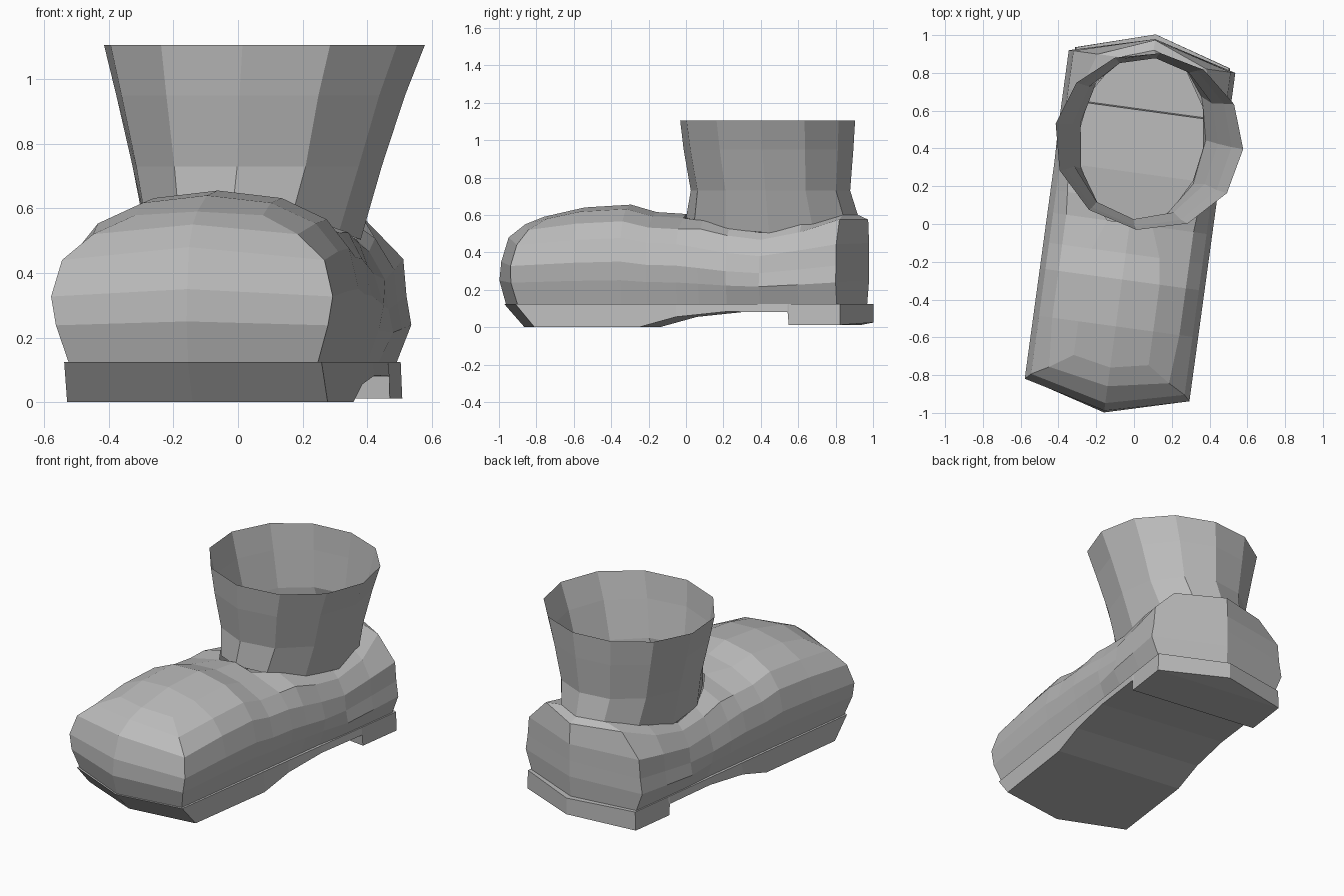
import bpy, bmesh, math

if "Cube" in bpy.data.objects:
    bpy.data.objects.remove(bpy.data.objects["Cube"])

mat = bpy.data.materials.new("plain_grey")
mat.diffuse_color = (0.5, 0.5, 0.5, 1)
mat.use_nodes = True
mat.node_tree.nodes["Principled BSDF"].inputs["Base Color"].default_value = mat.diffuse_color


def place(u, t, z):
    """Across / along / up in the boot's own slightly turned frame."""
    a = math.radians(7.8)
    u -= 0.022
    return (u * math.cos(a) + t * math.sin(a), t * math.cos(a) - u * math.sin(a), z)


def lerp(table, t):
    for (a, va), (b, vb) in zip(table, table[1:]):
        if t <= b:
            return va + (vb - va) * max(0, (t - a) / (b - a))
    return table[-1][1]


def finish(bm, name):
    bmesh.ops.remove_doubles(bm, verts=bm.verts, dist=0.0005)
    bmesh.ops.recalc_face_normals(bm, faces=bm.faces)
    me = bpy.data.meshes.new(name)
    bm.to_mesh(me)
    bm.free()
    me.materials.append(mat)
    ob = bpy.data.objects.new(name, me)
    bpy.context.collection.objects.link(ob)
    return ob


def skin(bm, columns):
    """Skin a closed ring of columns, each a list of (u, t, z)."""
    grid = [[bm.verts.new(place(*p)) for p in c] for c in columns]
    for i, c in enumerate(grid):
        d = grid[(i + 1) % len(grid)]
        for j in range(len(c) - 1):
            bm.faces.new((c[j], d[j], d[j + 1], c[j + 1]))
    return grid


def ring(toe, side, heel):
    mirror = [[(-u, t, z) for u, t, z in c] for c in reversed(side)]
    return [toe] + side + [heel] + mirror


# Upper: station = along, height, widths of the shoulder and top edge
RISE = [0, 0.24, 0.43, 0.67, 0.84, 0.965]
FRONT_WIDE = [0.39, 0.425, 0.44, 0.41]
REAR_WIDE = [0.40, 0.445, 0.43, 0.42]
TOE_SHIFT = [0.01, -0.02, -0.02, 0.01, 0.06, 0.14]
stations = [(-0.87, 0.595, 0.32, 0.20), (-0.55, 0.635, 0.34, 0.20), (-0.30, 0.65, 0.34, 0.20),
            (-0.16, 0.61, 0.34, 0.18), (0.0, 0.60, 0.34, 0.12), (0.12, 0.57, 0.35, 0.22),
            (0.27, 0.53, 0.365, 0.30), (0.45, 0.505, 0.37, 0.33), (0.66, 0.55, 0.36, 0.30),
            (0.865, 0.60, 0.29, 0.17)]
side = []
for i, (t, h, shoulder, edge) in enumerate(stations):
    w = (FRONT_WIDE if t < 0.4 else REAR_WIDE) + [shoulder, edge]
    rise = RISE if t < 0.1 else RISE[:4] + [0.9, 1.0]
    if i == len(stations) - 1:
        rise = RISE[:4] + [0.95, 1.0]
    side.append([(w[k], t + (TOE_SHIFT[k] if i == 0 else 0),
                  0.125 + rise[k] * (h - 0.125)) for k in range(6)])
toe = [(0, -0.975, 0.125), (0, -1.01, 0.25), (0, -1.0, 0.35),
       (0, -0.96, 0.48), (0, -0.87, 0.55), (0, -0.77, 0.59)]
heel = [(0, 0.975, 0.125), (0, 0.985, 0.25), (0, 0.985, 0.35),
        (0, 0.985, 0.45), (0, 0.98, 0.575), (0, 0.925, 0.60)]
bm = bmesh.new()
g = skin(bm, ring(toe, side, heel))
# Vamp closes the top from the toe to the front of the shaft
prev = g[0][5]
for i in range(1, 5):
    mid = bm.verts.new(place(0, stations[i][0], stations[i][1] + 0.005))
    bm.faces.new((g[i][5], g[i + 1][5], mid, prev))
    bm.faces.new((prev, mid, g[-1 - i][5], g[-i][5]))
    prev = mid
finish(bm, "upper")

# Shaft: flared open tube, its lower edge following the seam
SEAM = [(0.0, 0.595), (0.12, 0.57), (0.27, 0.53), (0.45, 0.505), (0.66, 0.55), (0.87, 0.59), (0.93, 0.60)]
rings = [(0.502, 0.443, 0.472, 1.105), (0.452, 0.446, 0.458, 0.95),
         (0.39, 0.455, 0.43, 0.73), (0.335, 0.463, 0.465, None)]
cols = []
for i in range(12):
    a = i * math.tau / 12
    a += 0.06 * math.sin(a)
    col = []
    for k, (ru, ct, rt, z) in enumerate(rings):
        t = ct - rt * math.cos(a)
        shift = 0.04 - 0.012 * k
        col.append((shift + ru * math.sin(a), t, z if z else lerp(SEAM, t) - 0.01))
    cols.append(col)
bm = bmesh.new()
skin(bm, cols)
finish(bm, "shaft")

# Sole: raised arch and stepped heel; columns are ledge, rim and bottom edge
profile = [(-0.87, -0.765, 0.0), (-0.2, -0.2, 0.0), (0.0, 0.0, 0.055), (0.27, 0.27, 0.083),
           (0.602, 0.602, 0.08), (0.608, 0.608, 0.012), (0.885, 0.885, 0.012)]
side = []
for t, tb, z in profile:
    w = 0.402 + 0.004 * (t + 0.88)
    side.append([(w - 0.025, t * 0.98, 0.125), (w, t, 0.125), (w + 0.005, tb, z)])
toe = [(0, -0.95, 0.125), (0, -0.985, 0.125), (0, -0.875, 0.0)]
heel = [(0, 0.97, 0.125), (0, 1.01, 0.125), (0, 1.01, 0.025)]
bm = bmesh.new()
g = skin(bm, ring(toe, side, heel))
n = len(profile)
bm.faces.new((g[0][2], g[1][2], g[-1][2]))
for i in range(1, n):
    bm.faces.new((g[i][2], g[i + 1][2], g[-i - 1][2], g[-i][2]))
bm.faces.new((g[n][2], g[n + 1][2], g[-n][2]))
finish(bm, "sole")
